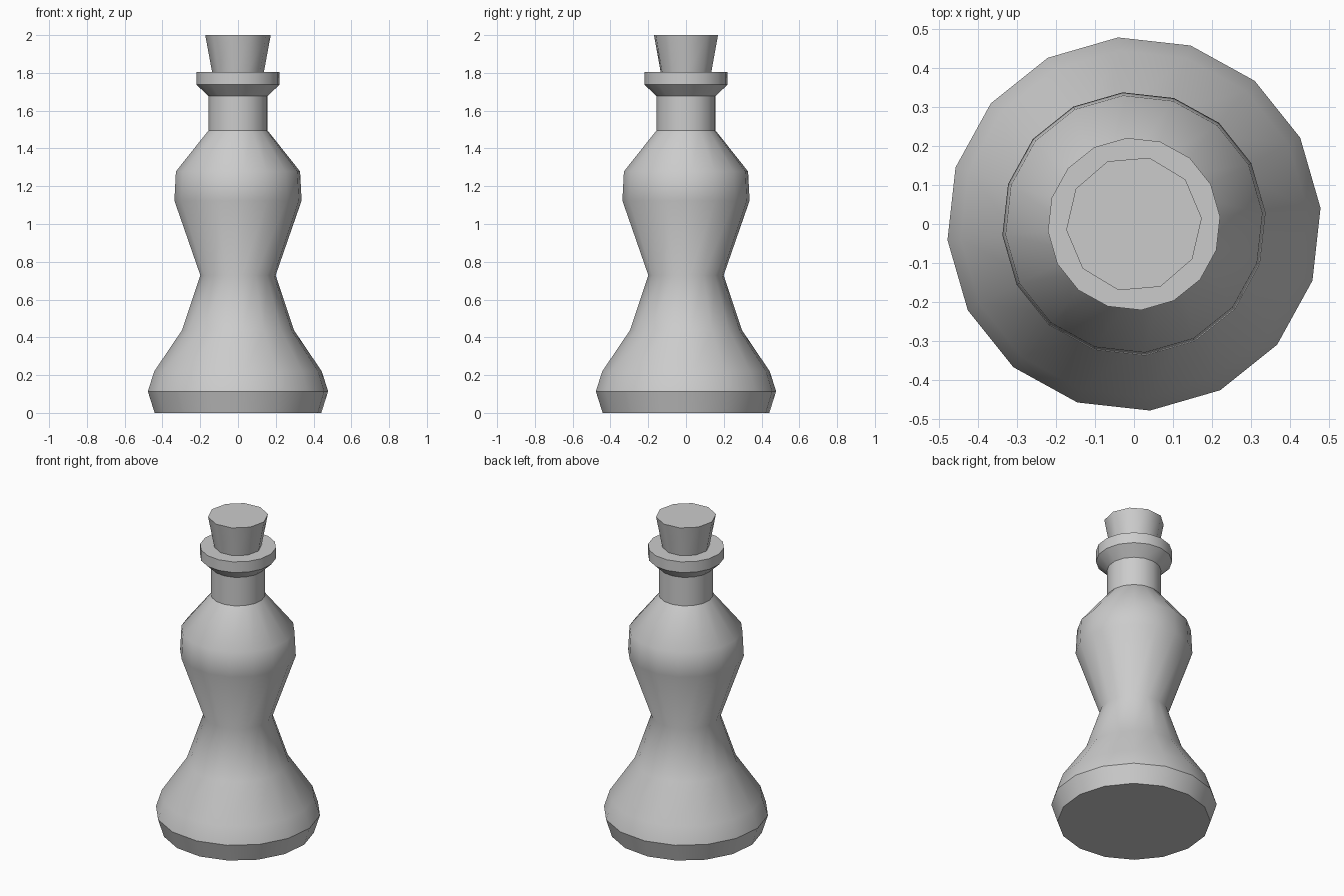
import bpy, bmesh
from math import cos, sin, tau, radians

cube = bpy.data.objects.get("Cube")
if cube:
    bpy.data.objects.remove(cube, do_unlink=True)

grey = bpy.data.materials.new("plain grey")
grey.use_nodes = True
colour = (0.6, 0.6, 0.6, 1)
grey.diffuse_color = colour
grey.node_tree.nodes["Principled BSDF"].inputs["Base Color"].default_value = colour

TURN = radians(4.9)


def lathe(name, profile, sides):
    """Turn (radius, height, crisp) rings into a capped, smooth-sided solid."""
    bm = bmesh.new()
    rings = []
    for radius, height, crisp in profile:
        angles = [TURN + tau * i / sides for i in range(sides)]
        rings.append([bm.verts.new((radius * cos(a), radius * sin(a), height)) for a in angles])
    for low, high in zip(rings, rings[1:]):
        for i in range(sides):
            j = (i + 1) % sides
            bm.faces.new((low[i], low[j], high[j], high[i])).smooth = True
    bm.faces.new(rings[0][::-1])
    bm.faces.new(rings[-1])
    # Crisp rings separate the smooth sections
    for ring, (_, _, crisp) in zip(rings, profile):
        for i in range(sides):
            bm.edges.get((ring[i - 1], ring[i])).smooth = not crisp
    mesh = bpy.data.meshes.new(name)
    bm.to_mesh(mesh)
    bm.free()
    mesh.materials.append(grey)
    obj = bpy.data.objects.new(name, mesh)
    bpy.context.collection.objects.link(obj)
    return obj


# Bottle: foot, flared skirt, waist, shoulder, neck and collar
lathe("bottle", [
    (0.443, 0, True), (0.479, 0.114, True),
    (0.445, 0.22, False), (0.298, 0.437, False), (0.2, 0.728, False),
    (0.338, 1.124, False), (0.33, 1.278, False),
    (0.157, 1.495, True), (0.157, 1.677, True),
    (0.221, 1.738, True), (0.221, 1.806, True),
], 16)

# Tapered stopper, seated on the collar
lathe("stopper", [(0.138, 1.806, True), (0.174, 2, True)], 10)
